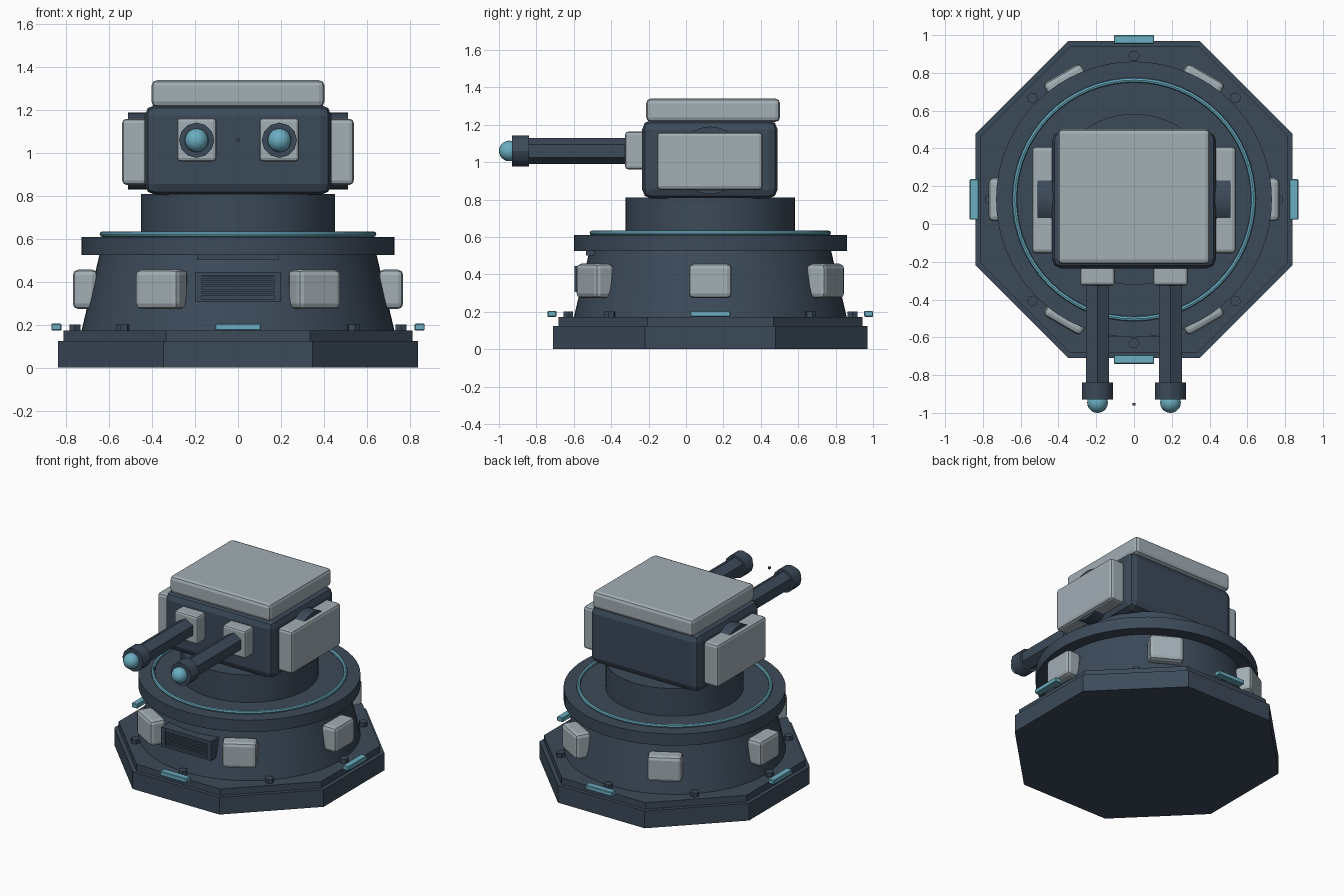
import bpy, math
from mathutils import Matrix, Vector

if "Cube" in bpy.data.objects:
    bpy.data.objects.remove(bpy.data.objects["Cube"])

CY = 0.13  # y of the turret axis


def material(name, rgb):
    m = bpy.data.materials.new(name)
    m.diffuse_color = (*rgb, 1)
    m.use_nodes = True
    m.node_tree.nodes["Principled BSDF"].inputs["Base Color"].default_value = m.diffuse_color
    return m


DARK = material("dark blue steel", (0.045, 0.068, 0.100))
LIGHT = material("light grey armour", (0.36, 0.425, 0.46))
GLOW = material("cyan light", (0.145, 0.42, 0.53))


def finish(name, mat, bevel=0, segments=2, smooth=True):
    o = bpy.context.object
    o.name = name
    o.data.materials.append(mat)
    bpy.ops.object.transform_apply(location=False, rotation=False, scale=True)
    if bevel:
        b = o.modifiers.new("bevel", 'BEVEL')
        b.width, b.segments = bevel, segments
    if smooth:
        bpy.ops.object.shade_smooth_by_angle(angle=math.radians(30))
    return o


def box(name, mat, lo, hi, bevel=0, segments=2):
    lo, hi = Vector(lo), Vector(hi)
    bpy.ops.mesh.primitive_cube_add(size=1, location=(lo + hi) / 2)
    bpy.context.object.scale = hi - lo
    return finish(name, mat, bevel, segments, smooth=False)


def drum(name, mat, r1, r2, z0, z1, sides=64, turn=0, x=0, y=CY, bevel=0):
    bpy.ops.mesh.primitive_cone_add(vertices=sides, radius1=r1, radius2=r2, depth=z1 - z0,
                                    location=(x, y, (z0 + z1) / 2), rotation=(0, 0, turn))
    return finish(name, mat, bevel, 1, smooth=sides > 12)


def rod(name, mat, r, start, end, sides, axis):
    rot = (math.pi / 2, 0, 0) if axis == 'Y' else (0, math.pi / 2, 0)
    start, end = Vector(start), Vector(end)
    bpy.ops.mesh.primitive_cylinder_add(vertices=sides, radius=r, depth=(end - start).length,
                                        location=(start + end) / 2, rotation=rot)
    return finish(name, mat, smooth=sides > 8)


def around(o, angle):
    """Swing an object around the turret axis."""
    pivot = Matrix.Translation((0, CY, 0))
    bpy.context.view_layer.update()
    o.matrix_world = pivot @ Matrix.Rotation(angle, 4, 'Z') @ pivot.inverted() @ o.matrix_world


# Octagonal foot in two steps
k = 1 / math.cos(math.pi / 8)
drum("base_slab", DARK, 0.84 * k, 0.84 * k, 0, 0.125, 8, math.pi / 8)
drum("base_step", DARK, 0.813 * k, 0.813 * k, 0.125, 0.172, 8, math.pi / 8)

# Tapered body, deck ring, light ring and neck
drum("body_cone", DARK, 0.73, 0.645, 0.17, 0.53)
drum("deck_ring", DARK, 0.73, 0.73, 0.525, 0.61)
drum("neck", DARK, 0.453, 0.453, 0.60, 0.81)
bpy.ops.mesh.primitive_torus_add(major_radius=0.632, minor_radius=0.013, major_segments=64,
                                 minor_segments=8, location=(0, CY, 0.622))
finish("light_ring", GLOW)

# Armour pads, bolts and light strips around the base
for i in range(6):
    around(box("armour_pad", LIGHT, (0.655, CY - 0.115, 0.273), (0.77, CY + 0.115, 0.457), 0.025),
           i * math.pi / 3)
for i in range(8):
    around(drum("bolt", DARK, 0.03, 0.03, 0.165, 0.202, 6, x=0.76), i * math.pi / 4)
for i in range(4):
    around(box("light_strip", GLOW, (0.823, CY - 0.107, 0.173), (0.87, CY + 0.107, 0.205), 0.004, 1),
           i * math.pi / 2)

# Front vent: frame bars, back panel and slats
box("vent_panel", DARK, (-0.19, -0.575, 0.31), (0.19, -0.46, 0.44))
for z0, z1 in ((0.305, 0.32), (0.43, 0.445)):
    box("vent_frame_bar", DARK, (-0.2, -0.595, z0), (0.2, -0.46, z1))
for s in (-1, 1):
    a, b = sorted((s * 0.17, s * 0.2))
    box("vent_frame_side", DARK, (a, -0.595, 0.305), (b, -0.46, 0.445))
for i in range(5):
    z = 0.335 + i * 0.02
    box("vent_slat", DARK, (-0.17, -0.59, z), (0.17, -0.56, z + 0.012))
box("vent_hood", DARK, (-0.19, -0.535, 0.502), (0.19, -0.45, 0.53))

# Gun housing with roof plate
box("head", DARK, (-0.435, -0.235, 0.805), (0.435, 0.49, 1.225), 0.05, 2)
box("roof_plate", LIGHT, (-0.403, -0.213, 1.215), (0.403, 0.503, 1.34), 0.025)

# Trunnion running through the head, behind both cheek plates
rod("trunnion", DARK, 0.18, (-0.512, CY, 1.01), (0.512, CY, 1.01), 32, 'X')

# Mirrored cheek plates and twin guns
for s in (-1, 1):
    a, b = sorted((s * 0.42, s * 0.54))
    box("cheek_plate", LIGHT, (a, -0.155, 0.852), (b, 0.41, 1.16), 0.02)
    x = s * 0.193
    box("gun_mount", LIGHT, (x - 0.092, -0.325, 0.962), (x + 0.092, -0.2, 1.163), 0.015)
    rod("barrel", DARK, 0.07, (x, -0.85, 1.06), (x, -0.30, 1.06), 6, 'Y')
    rod("muzzle_collar", DARK, 0.082, (x, -0.93, 1.06), (x, -0.84, 1.06), 12, 'Y')
    bpy.ops.mesh.primitive_uv_sphere_add(segments=20, ring_count=12, radius=0.055,
                                         location=(x, -0.945, 1.06))
    finish("muzzle_light", GLOW)

# Tiny aiming bead between the muzzles
box("aiming_bead", DARK, (-0.007, -0.962, 1.053), (0.007, -0.948, 1.067))
